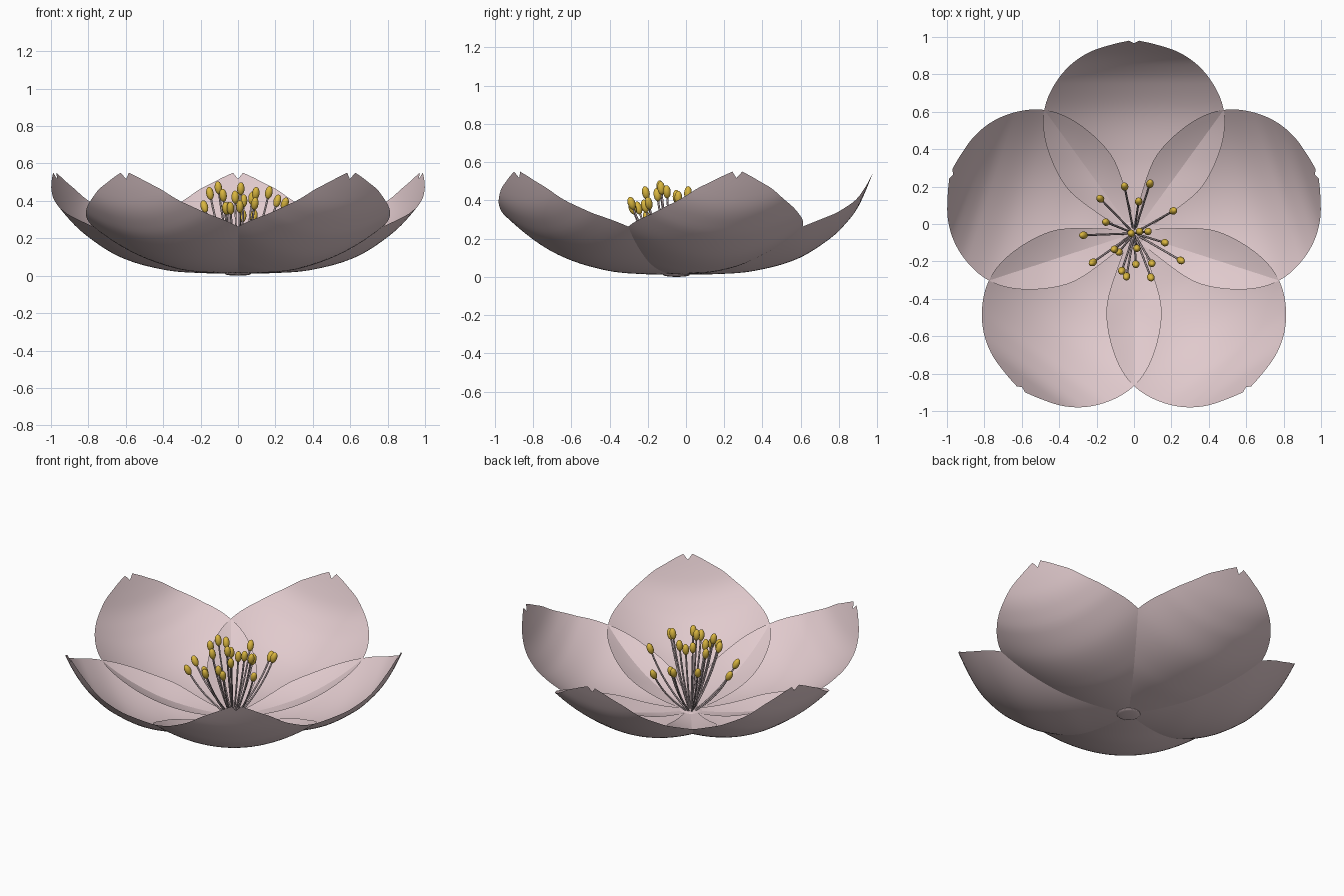
import bpy, bmesh, math
from mathutils import Vector

if "Cube" in bpy.data.objects:
    bpy.data.objects.remove(bpy.data.objects["Cube"])

CY = -0.05          # flower axis sits slightly in front of the origin
TIP = 1.03          # petal length in plan
CUP = 0.68          # how strongly the petal sides curl up


def material(name, rgb):
    m = bpy.data.materials.new(name)
    m.diffuse_color = (*rgb, 1)
    m.use_nodes = True
    m.node_tree.nodes["Principled BSDF"].inputs["Base Color"].default_value = m.diffuse_color
    return m


PINK = material("pale pink", (0.75, 0.59, 0.61))
STALK = material("stalk pink grey", (0.50, 0.40, 0.42))
YELLOW = material("pollen yellow", (0.70, 0.47, 0.05))

# petal half width and mid-line height against distance from the axis
WIDTH = [(0, .03), (.06, .125), (.2, .318), (.3, .397), (.45, .462), (.58, .486), (.68, .475),
         (.76, .445), (.84, .395), (.90, .340), (.94, .288), (.97, .235), (.99, .185),
         (1.01, .115), (1.02, .075), (TIP, .027)]
HEIGHT = [(0, .012), (.2, .014), (.4, .030), (.63, .093), (.81, .205), (.9, .295),
          (.95, .365), (.99, .45), (TIP, .55)]


def smooth(table, x):
    """Cubic interpolation through a table of points."""
    n = len(table)

    def slope(i):
        a, b = table[max(i - 1, 0)], table[min(i + 1, n - 1)]
        return (b[1] - a[1]) / (b[0] - a[0])
    i = 0
    while i < n - 2 and x > table[i + 1][0]:
        i += 1
    (x0, y0), (x1, y1) = table[i], table[i + 1]
    h = x1 - x0
    t = min(max((x - x0) / h, 0), 1)
    return ((2*t**3 - 3*t*t + 1) * y0 + (t**3 - 2*t*t + t) * h * slope(i)
            + (3*t*t - 2*t**3) * y1 + (t**3 - t*t) * h * slope(i + 1))


def finish(name, bm, mat):
    me = bpy.data.meshes.new(name)
    bm.to_mesh(me)
    bm.free()
    for p in me.polygons:
        p.use_smooth = True
    me.materials.append(mat)
    ob = bpy.data.objects.new(name, me)
    bpy.context.collection.objects.link(ob)
    return ob


# cupped petal with a notched tip
def petal(name, angle):
    bm = bmesh.new()
    rows, cols = 44, 28
    d = Vector((math.cos(angle), math.sin(angle)))
    p = Vector((-d.y, d.x))
    grid = []
    for i in range(rows + 1):
        u0 = TIP * math.sin(math.pi / 2 * i / rows)
        w = smooth(WIDTH, u0)
        fade = max(0, (u0 - .95) / (TIP - .95))
        row = []
        for j in range(cols + 1):
            v = w * (2 * j / cols - 1)
            u = u0 - .013 * fade * max(0, 1 - abs(v) / .027)
            z = smooth(HEIGHT, u) + CUP * v * v
            q = d * u + p * v
            row.append(bm.verts.new((q.x, q.y + CY, z)))
        grid.append(row)
    for i in range(rows):
        for j in range(cols):
            bm.faces.new((grid[i][j], grid[i+1][j], grid[i+1][j+1], grid[i][j+1]))
    return finish(name, bm, PINK)


for k in range(5):
    petal(f"petal_{k + 1}", math.radians(90 + 72 * k))

# small flattened base under the petals
bm = bmesh.new()
bmesh.ops.create_uvsphere(bm, u_segments=24, v_segments=12, radius=1)
for v in bm.verts:
    v.co = Vector((v.co.x * .07, v.co.y * .07 + CY, v.co.z * .01 + .01))
finish("flower_base", bm, PINK)

# stamens: anther positions
ANTHERS = [(-.05, .2, .36), (.085, .215, .32), (-.18, .135, .37), (.025, .12, .32),
           (.21, .07, .40), (-.15, .01, .44), (-.27, -.06, .30), (.165, -.10, .445),
           (.25, -.195, .385), (.095, -.21, .44), (.09, -.285, .385), (.015, -.13, .465),
           (.01, -.215, .37), (-.105, -.135, .47), (-.08, -.15, .43), (-.22, -.205, .31),
           (-.065, -.25, .36), (-.04, -.28, .36), (.075, -.04, .415), (.03, -.04, .40),
           (-.015, -.05, .42)]

for k, a in enumerate(ANTHERS):
    end = Vector(a)
    out = Vector((end.x, end.y - CY, 0))
    start = Vector((0, CY, .015)) + out * .12
    mid = Vector((0, CY, end.z * .48)) + out * .72
    # bent filament
    cu = bpy.data.curves.new("filament", 'CURVE')
    cu.dimensions = '3D'
    cu.bevel_depth = .0055
    cu.bevel_resolution = 1
    sp = cu.splines.new('POLY')
    sp.points.add(8)
    for i, pt in enumerate(sp.points):
        t = i / 8
        pt.co = (*(start * (1-t)**2 + mid * 2*t*(1-t) + end * t*t), 1)
    cu.materials.append(STALK)
    bpy.context.collection.objects.link(bpy.data.objects.new(f"filament_{k + 1}", cu))
    # egg shaped anther in line with the filament
    bm = bmesh.new()
    bmesh.ops.create_uvsphere(bm, u_segments=14, v_segments=10, radius=1)
    for v in bm.verts:
        v.co = Vector((v.co.x * .02, v.co.y * .02, v.co.z * .035))
    ob = finish(f"anther_{k + 1}", bm, YELLOW)
    ob.location = end
    ob.rotation_euler = (end - mid).to_track_quat('Z', 'Y').to_euler()
